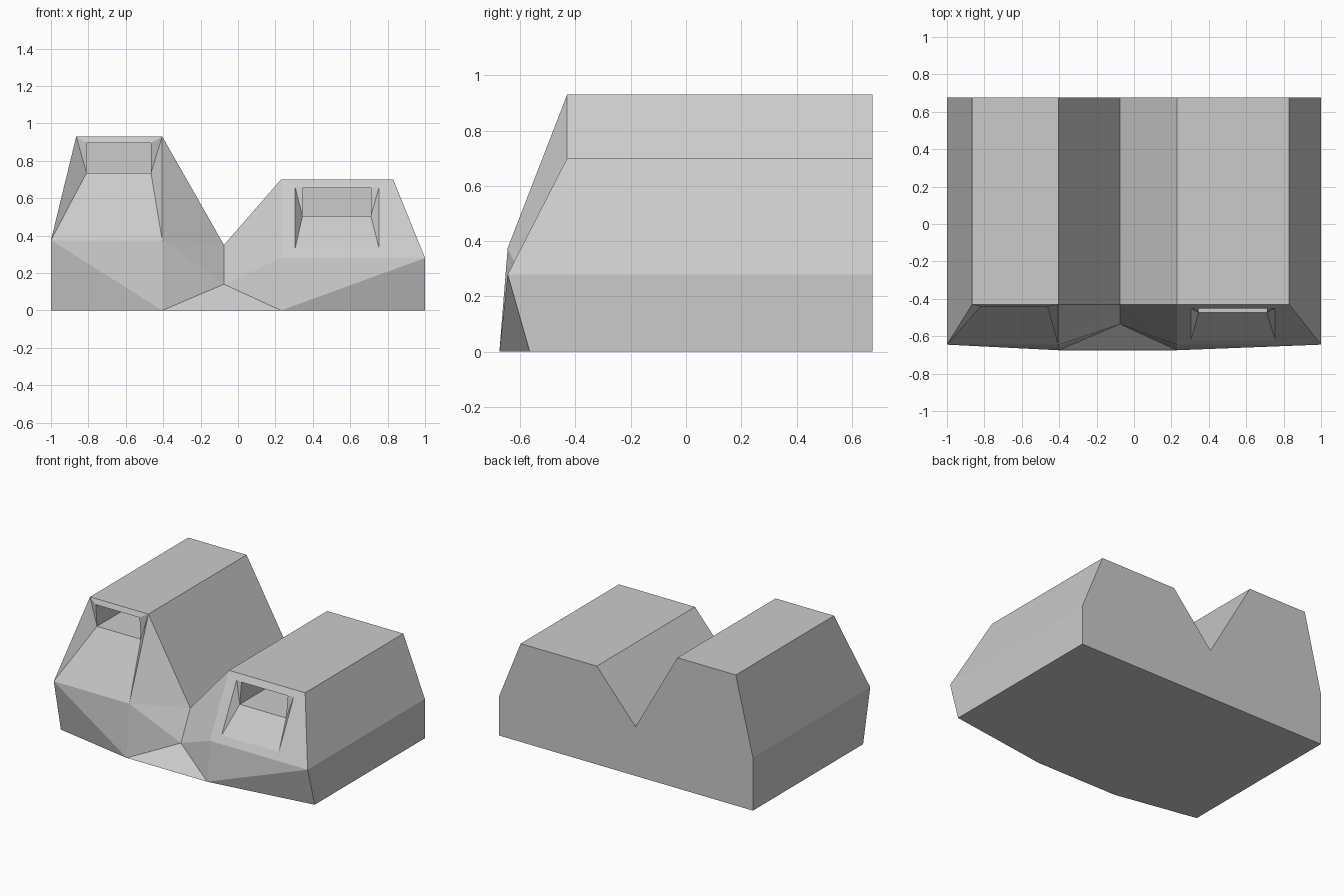
import bpy
import bmesh

cube = bpy.data.objects.get("Cube")
if cube:
    bpy.data.objects.remove(cube, do_unlink=True)

stone = bpy.data.materials.new("pale_grey_stone")
stone.use_nodes = True
grey = (0.6, 0.6, 0.6, 1)
stone.diffuse_color = grey
stone.node_tree.nodes["Principled BSDF"].inputs["Base Color"].default_value = grey

# Depth stations along y
BACK, CREST, WAIST, CORNER, TOE, NICHE = 0.675, -0.43, -0.645, -0.565, -0.675, 0.3

bm = bmesh.new()
shared = {}


def point(x, y, z):
    """Return one shared vertex per position."""
    key = (round(x, 4), round(y, 4), round(z, 4))
    if key not in shared:
        shared[key] = bm.verts.new(key)
    return shared[key]


def face(*corners):
    bm.faces.new(corners)


def ring(outer, inner):
    """Bridge two matching loops with quads."""
    for i in range(len(outer)):
        j = (i + 1) % len(outer)
        face(outer[i], outer[j], inner[j], inner[i])


def slope_y(z, top, waist):
    """Depth of the sloping front at a given height."""
    return WAIST + (CREST - WAIST) * (z - waist) / (top - waist)


def firing_slot(outline, left, right, lintel, lintel_y, sill, sill_y):
    """Splayed reveal around a deep rectangular slot."""
    opening = [(left, lintel_y, lintel), (right, lintel_y, lintel),
               (right, sill_y, sill), (left, sill_y, sill)]
    mouth = [point(*p) for p in opening]
    rear = [point(x, NICHE, z) for x, y, z in opening]
    a, b, c, d = outline
    e, f, g, h = mouth
    face(a, b, f, e)
    face(c, d, h, g)
    for tri in ((a, e, h), (a, h, d), (b, g, f), (b, c, g)):
        face(*tri)
    ring(mouth, rear)
    face(*rear)


# Cross-section with the front depth of every corner
section = [(-1, CORNER, 0), (-1, WAIST, 0.375), (-0.865, CREST, 0.93),
           (-0.405, CREST, 0.93), (-0.075, CREST, 0.35), (0.23, CREST, 0.70),
           (0.83, CREST, 0.70), (1, WAIST, 0.28), (1, CORNER, 0)]
front = [point(*p) for p in section]
back = [point(x, BACK, z) for x, y, z in section]
(base_r, waist_r, tall_r, tall_l, valley,
 low_r, low_l, waist_l, base_l) = front

# Long sides, roofs and valley, then the flat back
for i in range(len(front) - 1):
    face(front[i], front[i + 1], back[i + 1], back[i])
face(*back)

# Inner front corners
knee_r = point(-0.405, WAIST, 0.375)
knee_l = point(0.23, WAIST, 0.28)
toe_r = point(-0.405, TOE, 0)
toe_l = point(0.23, TOE, 0)
notch = point(-0.075, -0.535, 0.14)

# Underside and faceted lower front
face(base_r, toe_r, toe_l, base_l, back[-1], back[0])
face(toe_r, toe_l, notch)
for base, waist, knee, toe, crest in (
        (base_r, waist_r, knee_r, toe_r, tall_l),
        (base_l, waist_l, knee_l, toe_l, low_r)):
    face(base, waist, toe)
    face(waist, knee, toe)
    face(knee, notch, toe)
    face(knee, valley, notch)
    face(crest, valley, knee)

# Tall block: the reveal fills the whole sloping front
top = 0.895
firing_slot([tall_r, tall_l, knee_r, waist_r], -0.81, -0.465,
            top, slope_y(top, 0.93, 0.375), 0.735, CREST)

# Low block: the reveal is framed by the sloping front
def low_front(x, z):
    return point(x, slope_y(z, 0.70, 0.28), z)


frame = [low_front(0.305, 0.66), low_front(0.755, 0.66),
         low_front(0.755, 0.33), low_front(0.305, 0.33)]
ring([low_r, low_l, waist_l, knee_l], frame)
top = 0.655
firing_slot(frame, 0.345, 0.71, top, slope_y(top, 0.70, 0.28), 0.505, -0.473)

bmesh.ops.recalc_face_normals(bm, faces=bm.faces[:])
mesh = bpy.data.meshes.new("twin_bunker_body")
bm.to_mesh(mesh)
bm.free()
mesh.materials.append(stone)
body = bpy.data.objects.new("twin_bunker_body", mesh)
bpy.context.collection.objects.link(body)
